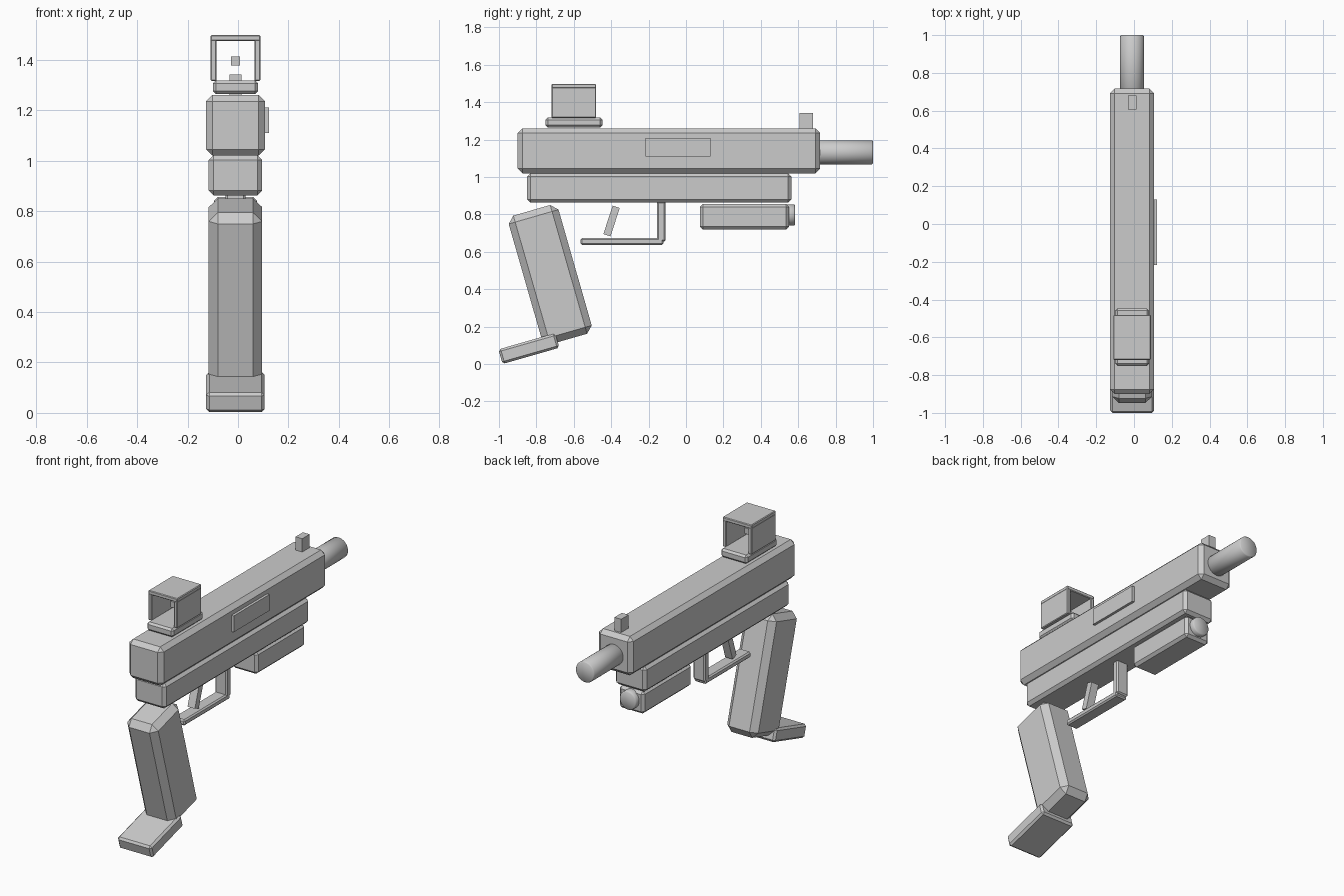
import bpy
import math

if "Cube" in bpy.data.objects:
    bpy.data.objects.remove(bpy.data.objects["Cube"], do_unlink=True)

grey = bpy.data.materials.new("plain grey")
grey.use_nodes = True
GREY = (0.6, 0.6, 0.6, 1)
grey.diffuse_color = GREY
grey.node_tree.nodes["Principled BSDF"].inputs["Base Color"].default_value = GREY

MID = -0.01  # centre plane of the body


def finish(obj, name, bevel):
    obj.name = name
    obj.data.name = name
    obj.data.materials.append(grey)
    if bevel:
        mod = obj.modifiers.new("Chamfer", "BEVEL")
        mod.width = bevel
        mod.segments = 1
        mod.limit_method = "ANGLE"
    return obj


def block(name, centre, size, bevel=0, tilt=0):
    """Chamfered box, tilted about the x axis."""
    bpy.ops.mesh.primitive_cube_add(size=1, location=centre)
    obj = bpy.context.object
    obj.scale = size
    bpy.ops.object.transform_apply(location=False, rotation=False, scale=True)
    obj.rotation_euler.x = math.radians(tilt)
    return finish(obj, name, bevel)


def span(name, width, y, z, bevel=0, x=MID):
    """Upright box given by its y and z ranges."""
    return block(name, (x, sum(y) / 2, sum(z) / 2),
                 (width, y[1] - y[0], z[1] - z[0]), bevel)


def rod(name, radius, y, z, bevel):
    """Smooth cylinder lying along y."""
    bpy.ops.mesh.primitive_cylinder_add(
        vertices=32, radius=radius, depth=y[1] - y[0],
        location=(MID, sum(y) / 2, z), rotation=(math.pi / 2, 0, 0))
    bpy.ops.object.shade_smooth()
    return finish(bpy.context.object, name, bevel)


# Receiver and barrel
span("upper_receiver", 0.234, (-0.9, 0.717), (1.02, 1.26), 0.025)
span("lower_receiver", 0.212, (-0.85, 0.564), (0.863, 1.02), 0.018)
span("side_plate", 0.03, (-0.217, 0.131), (1.11, 1.21), x=0.108)
rod("barrel", 0.064, (0.68, 1.0), 1.132, 0.006)

# Light under the barrel
span("light_housing", 0.17, (0.075, 0.551), (0.719, 0.857), 0.016)
rod("light_lens", 0.057, (0.52, 0.583), 0.797, 0.006)

# Sights
span("front_sight", 0.046, (0.607, 0.679), (1.25, 1.342))
span("sight_base", 0.18, (-0.751, -0.447), (1.265, 1.318), 0.012)
SIGHT_Y = (-0.719, -0.481)
span("sight_hood_top", 0.198, SIGHT_Y, (1.474, 1.498), 0.004)
for side, offset in (("left", 0.087), ("right", -0.087)):
    span("sight_hood_" + side, 0.024, SIGHT_Y, (1.316, 1.48), 0.004, MID + offset)
span("sight_dot", 0.036, (-0.618, -0.582), (1.378, 1.414))

# Trigger and guard
span("guard_bar", 0.08, (-0.564, -0.12), (0.638, 0.674), 0.008)
span("guard_post", 0.08, (-0.155, -0.11), (0.655, 0.87), 0.008)
block("trigger", (MID, -0.398, 0.765), (0.05, 0.04, 0.16), tilt=-18)

# Raked grip and its foot
block("grip", (MID, -0.726, 0.478), (0.212, 0.277, 0.716), 0.036, 16)
block("grip_foot", (MID, -0.84, 0.083), (0.232, 0.316, 0.081), 0.012, 16)
